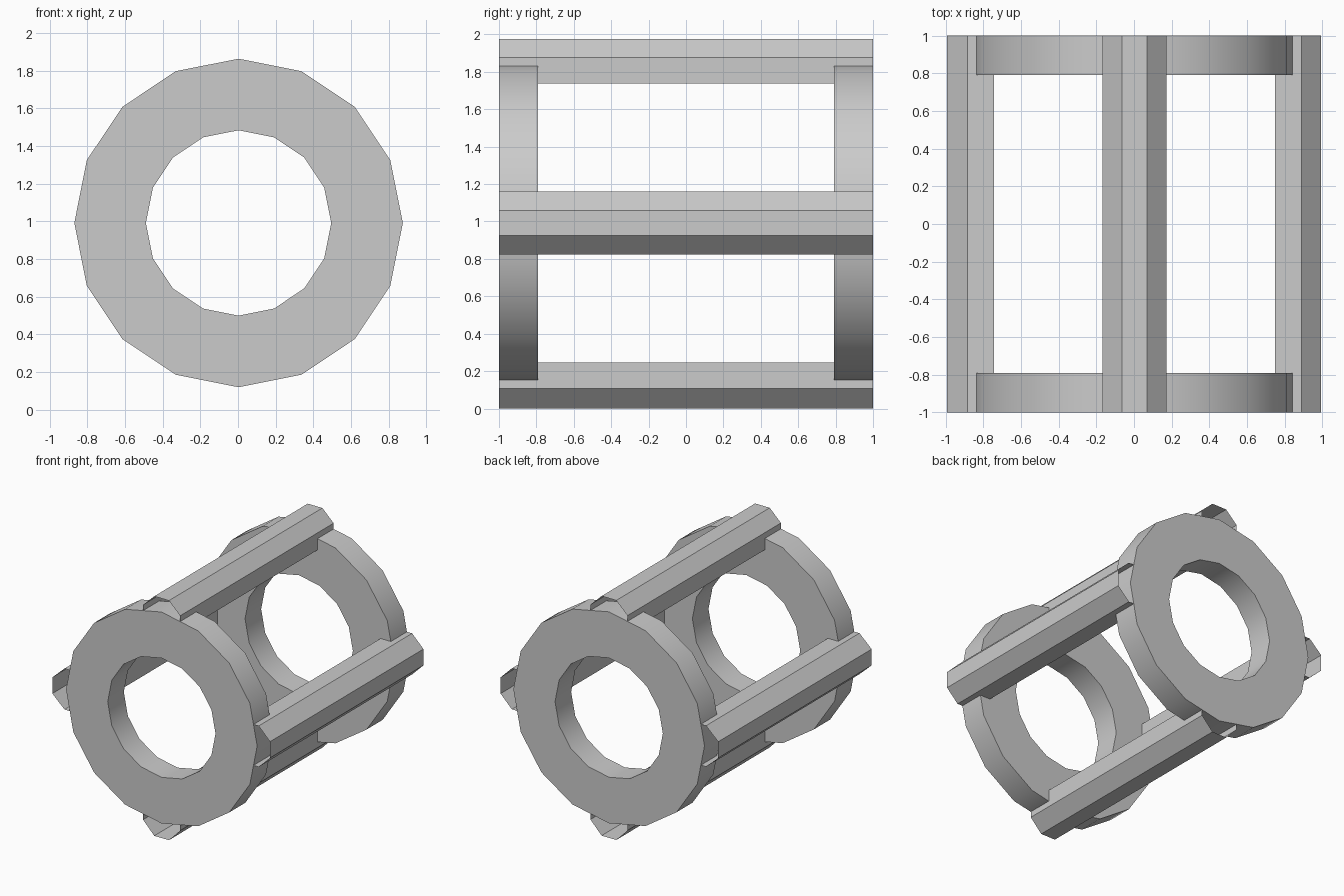
import bpy, bmesh
from math import cos, sin, pi
from mathutils import Matrix, Vector

if "Cube" in bpy.data.objects:
    bpy.data.objects.remove(bpy.data.objects["Cube"])

CENTRE = Vector((0.003, 0, 0.992))   # axis of the frame
SIDES = 16


def make_object(name, bm, smooth=False):
    bmesh.ops.recalc_face_normals(bm, faces=bm.faces[:])
    mesh = bpy.data.meshes.new(name)
    bm.to_mesh(mesh)
    bm.free()
    obj = bpy.data.objects.new(name, mesh)
    bpy.context.collection.objects.link(obj)
    if smooth:
        bpy.ops.object.select_all(action='DESELECT')
        obj.select_set(True)
        bpy.context.view_layer.objects.active = obj
        bpy.ops.object.shade_smooth_by_angle(angle=pi / 6)
    return obj


def loft(bm, loops, close):
    """Join successive closed loops of vertices with quads."""
    n = len(loops[0])
    for k in range(len(loops) if close else len(loops) - 1):
        a, b = loops[k], loops[(k + 1) % len(loops)]
        for i in range(n):
            j = (i + 1) % n
            bm.faces.new((a[i], a[j], b[j], b[i]))


def end_ring(name, y0, y1, outer=0.872, inner=0.492):
    bm = bmesh.new()
    loops = []
    for r, y in ((outer, y0), (outer, y1), (inner, y1), (inner, y0)):
        loops.append([bm.verts.new(CENTRE + Vector((r * cos(2 * pi * i / SIDES), y,
                                                    r * sin(2 * pi * i / SIDES))))
                      for i in range(SIDES)])
    loft(bm, loops, True)
    return make_object(name, bm, smooth=True)


def rail(name, angle, outer):
    """Six-sided rail with chamfered outer corners and open ends."""
    profile = [(-0.169, 0.745), (-0.169, 0.886), (-0.067, outer),
               (0.067, outer), (0.169, 0.886), (0.169, 0.745)]
    bm = bmesh.new()
    turn = Matrix.Rotation(angle, 4, 'Y')
    loops = [[bm.verts.new(CENTRE + turn @ Vector((x, y, z))) for x, z in profile]
             for y in (-1, 1)]
    loft(bm, loops, False)
    return make_object(name, bm)


# Rings at both ends
end_ring("front_ring", -1, -0.79)
end_ring("back_ring", 0.79, 1)

# Four rails running front to back
for name, turns, outer in (("top_rail", 0, 0.984), ("right_rail", 1, 0.989),
                           ("bottom_rail", 2, 0.992), ("left_rail", 3, 0.997)):
    rail(name, turns * pi / 2, outer)
